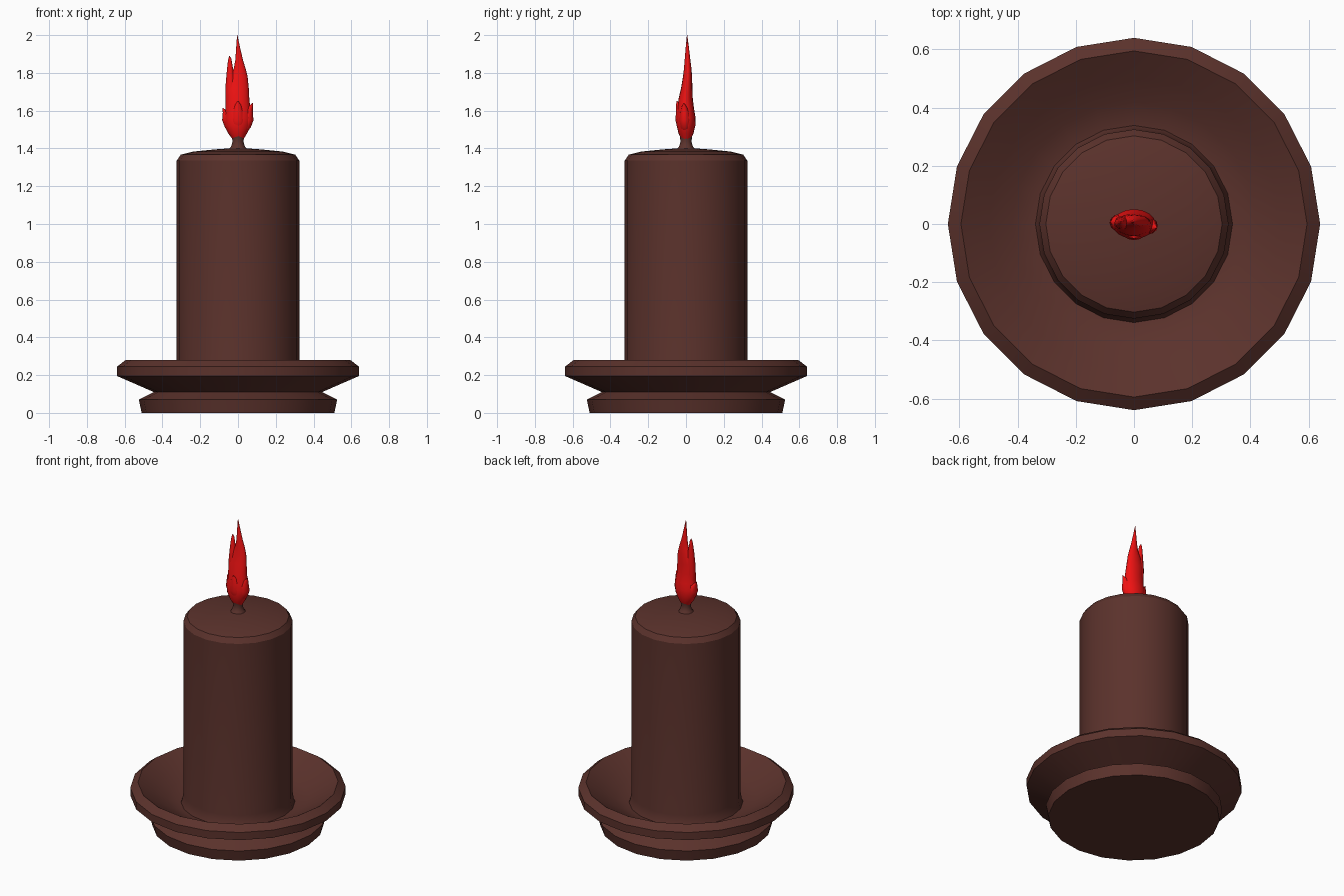
import bpy, bmesh, math


def material(name, rgb):
    m = bpy.data.materials.new(name)
    m.diffuse_color = (*rgb, 1)
    return m


BROWN = material("brown_wax", (0.105, 0.032, 0.025))
RED = material("flame_red", (0.86, 0.006, 0.006))


def loft(name, rings, mat, sides, angle):
    """Stack elliptical rings (z, cx, cy, rx, ry) and close both ends."""
    bm = bmesh.new()
    loops = []
    for z, cx, cy, rx, ry in rings:
        loops.append([bm.verts.new((cx + rx * math.cos(2 * math.pi * i / sides),
                                    cy + ry * math.sin(2 * math.pi * i / sides), z))
                      for i in range(sides)])
    for a, b in zip(loops, loops[1:]):
        for i in range(sides):
            j = (i + 1) % sides
            bm.faces.new((a[i], a[j], b[j], b[i]))
    bm.faces.new(loops[0][::-1])
    bm.faces.new(loops[-1])
    me = bpy.data.meshes.new(name)
    bm.to_mesh(me)
    bm.free()
    ob = bpy.data.objects.new(name, me)
    bpy.context.collection.objects.link(ob)
    me.materials.append(mat)
    bpy.ops.object.select_all(action='DESELECT')
    ob.select_set(True)
    bpy.context.view_layer.objects.active = ob
    bpy.ops.object.shade_smooth_by_angle(angle=math.radians(angle))
    return ob


def lathe(name, profile, mat, sides=20):
    return loft(name, [(z, 0, 0, r, r) for r, z in profile], mat, sides, 30)


# Holder: stepped foot, pinched neck and shallow dish
lathe("holder_dish", [
    (0.51, 0), (0.525, 0.07), (0.445, 0.11), (0.64, 0.195), (0.64, 0.245),
    (0.595, 0.28), (0.50, 0.22), (0.42, 0.175), (0.36, 0.152), (0.30, 0.145)], BROWN)

# Candle body with chamfered, gently domed top
lathe("candle_body", [
    (0.343, 0.14), (0.332, 0.165), (0.325, 0.21), (0.325, 1.335),
    (0.303, 1.367), (0.24, 1.383), (0.12, 1.395), (0.04, 1.401)], BROWN)

# Wick flaring out of the wax
lathe("wick", [
    (0.048, 1.396), (0.036, 1.412), (0.029, 1.435), (0.032, 1.46), (0.036, 1.478)], BROWN, 12)

# Flame: tall core
loft("flame_core", [
    (1.45, 0, 0, 0.030, 0.026), (1.48, -0.002, 0, 0.050, 0.040),
    (1.52, -0.002, 0, 0.070, 0.049), (1.56, 0, 0, 0.074, 0.051),
    (1.60, 0, -0.001, 0.067, 0.045), (1.66, -0.002, -0.002, 0.062, 0.038),
    (1.72, -0.003, 0.004, 0.060, 0.030), (1.78, 0.004, 0.008, 0.047, 0.024),
    (1.82, 0.009, 0.009, 0.032, 0.020), (1.87, 0.006, 0.008, 0.020, 0.015),
    (1.93, 0.001, 0.007, 0.011, 0.009), (2.0, -0.004, 0.006, 0.001, 0.001)], RED, 16, 50)

# Flame: upper left tongue
loft("flame_left_tongue", [
    (1.60, -0.035, 0.002, 0.030, 0.026), (1.72, -0.036, 0.004, 0.031, 0.024),
    (1.80, -0.041, 0.006, 0.019, 0.018), (1.85, -0.043, 0.008, 0.012, 0.012),
    (1.875, -0.043, 0.009, 0.008, 0.008), (1.89, -0.045, 0.01, 0.001, 0.001)], RED, 12, 50)

# Flame: small lobes licking up around the base (x, y, rx, ry, tip z)
LOBES = [("right", 0.048, -0.006, 0.034, 0.030, 1.64),
         ("front", 0.000, -0.024, 0.042, 0.032, 1.65),
         ("left", -0.050, 0.004, 0.034, 0.030, 1.615)]
for side, x, y, rx, ry, tip in LOBES:
    k = 1.25 if side != "front" else 1.0
    loft(f"flame_{side}_lobe", [
        (1.475, x * 0.4, y * 0.4, rx * 0.5, ry * 0.5), (1.51, x * 0.8, y * 0.8, rx * 0.85, ry * 0.85),
        (1.55, x, y, rx, ry), (1.59, x * 1.1, y * 1.15, rx * 0.75, ry * 0.8),
        (tip - 0.02, x * 1.35, y * 1.6, rx * 0.4, ry * 0.45),
        (tip, x * 1.3 * k, y * 2.0, 0.002, 0.002)], RED, 12, 50)
